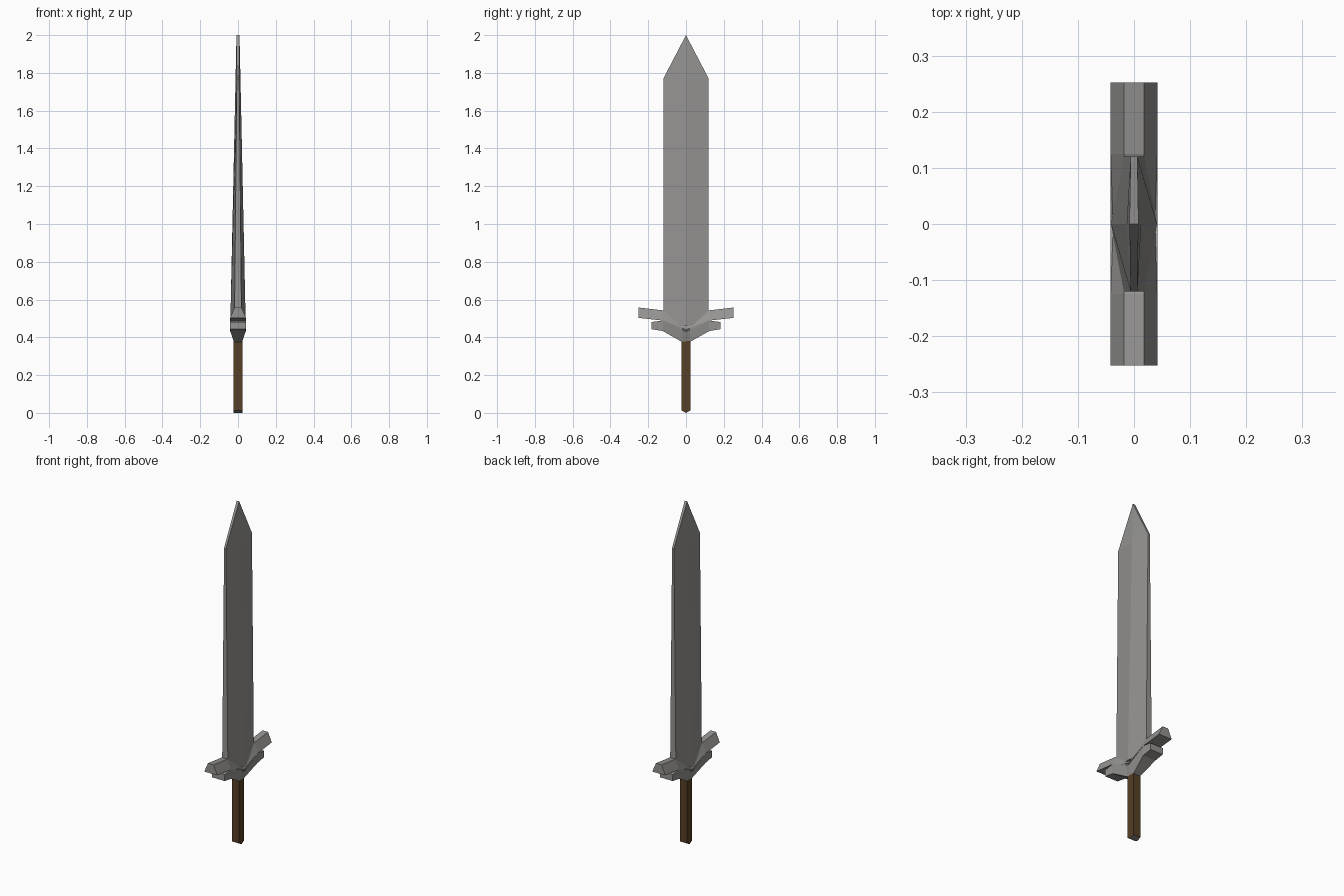
import bpy, bmesh

if "Cube" in bpy.data.objects:
    bpy.data.objects.remove(bpy.data.objects["Cube"])


def material(name, rgb):
    m = bpy.data.materials.new(name)
    m.diffuse_color = (*rgb, 1)
    m.use_nodes = True
    m.node_tree.nodes["Principled BSDF"].inputs["Base Color"].default_value = m.diffuse_color
    return m


steel = material("steel grey", (0.30, 0.295, 0.285))
brown = material("grip brown", (0.095, 0.05, 0.018))


def loft(name, rings, mats):
    """Skin a list of equal-length rings and cap both ends."""
    bm = bmesh.new()
    vs = [[bm.verts.new(p) for p in r] for r in rings]
    n = len(rings[0])
    for a, b in zip(vs, vs[1:]):
        for i in range(n):
            j = (i + 1) % n
            bm.faces.new((a[i], a[j], b[j], b[i]))
    bm.faces.new(vs[0])
    bm.faces.new(vs[-1])
    bmesh.ops.remove_doubles(bm, verts=bm.verts, dist=1e-5)
    bmesh.ops.dissolve_degenerate(bm, edges=bm.edges, dist=1e-5)
    bmesh.ops.recalc_face_normals(bm, faces=bm.faces)
    me = bpy.data.meshes.new(name)
    bm.to_mesh(me)
    bm.free()
    for m in mats:
        me.materials.append(m)
    ob = bpy.data.objects.new(name, me)
    bpy.context.collection.objects.link(ob)
    return ob


# Blade: six-sided section with a central ridge, closing to a short tip edge
def blade_ring(z, ridge, edge, w):
    return [(ridge, 0, z), (edge, w, z), (-edge, w, z),
            (-ridge, 0, z), (-edge, -w, z), (edge, -w, z)]


loft("blade", [blade_ring(0.46, 0.041, 0.019, 0.12),
               blade_ring(1.77, 0.013, 0.006, 0.12),
               blade_ring(2.0, 0.008, 0.008, 0)], [steel])


# Guard bars: stations of (y, bottom z, top z, bottom half width, top half width)
def bar(name, half):
    stations = [(-s[0], *s[1:]) for s in reversed(half[1:])] + half
    loft(name, [[(-b, y, z0), (b, y, z0), (t, y, z1), (-t, y, z1)]
                for y, z0, z1, b, t in stations], [steel])


bar("upper_guard", [(0, 0.43, 0.49, 0.042, 0.018),
                    (0.125, 0.489, 0.543, 0.042, 0.018),
                    (0.252, 0.503, 0.558, 0.042, 0.018)])
bar("lower_guard", [(0, 0.376, 0.44, 0.022, 0.042),
                    (0.022, 0.376, 0.45, 0.022, 0.042),
                    (0.122, 0.433, 0.489, 0.041, 0.042),
                    (0.182, 0.443, 0.481, 0.041, 0.042)])

# Grip: square bar with a shallow gabled steel end
r = 0.023
grip = loft("grip", [[(-r, -r, z), (r, -r, z), (r, 0, z - d), (r, r, z),
                      (-r, r, z), (-r, 0, z - d)]
                     for z, d in ((0.012, 0.012), (0.40, 0))], [brown, steel])
for f in grip.data.polygons:
    if f.normal.z < -0.5:
        f.material_index = 1
